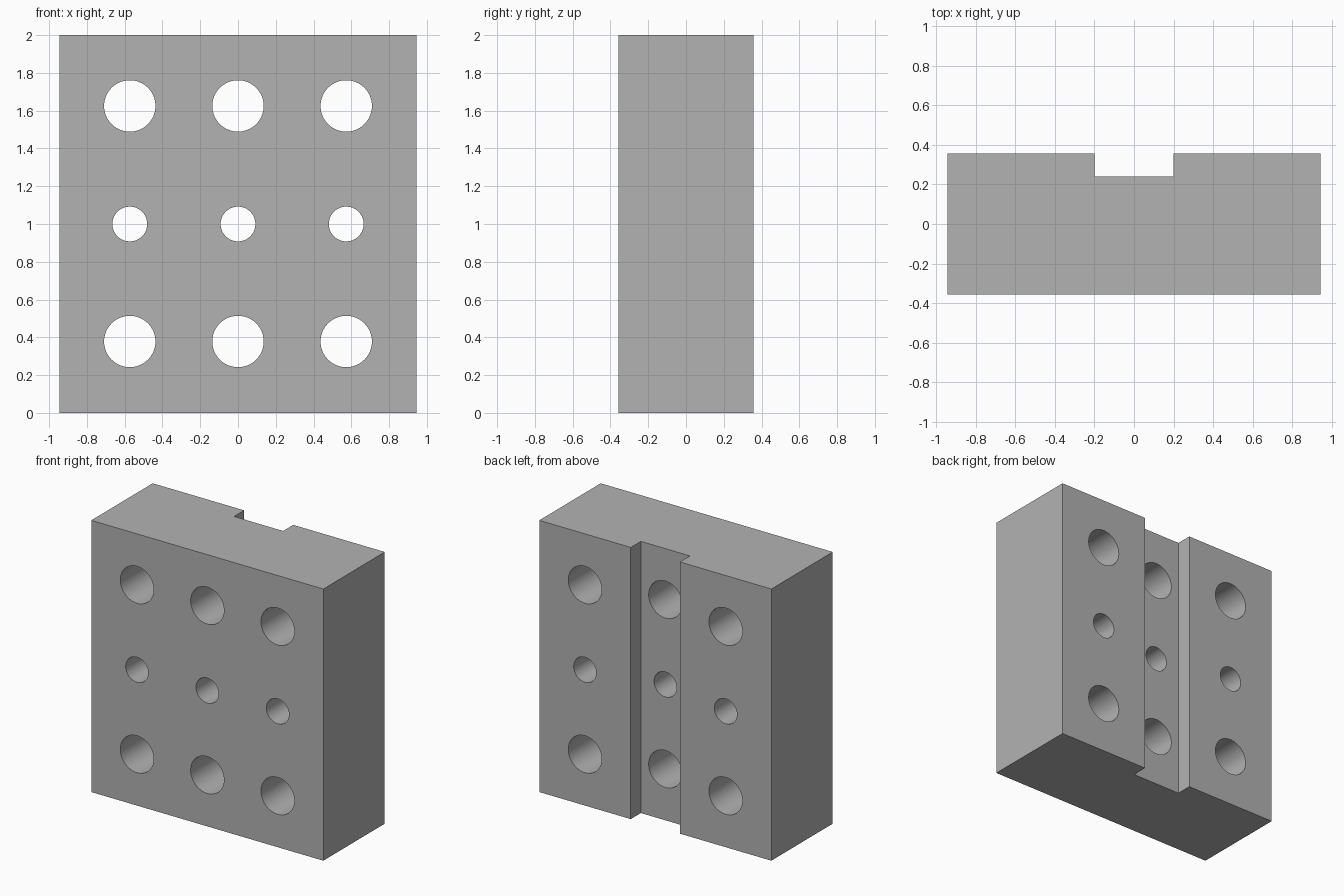
import bpy
import bmesh
from math import radians

cube = bpy.data.objects.get("Cube")
if cube:
    bpy.data.objects.remove(cube, do_unlink=True)

HALF_W, HALF_D, HEIGHT = 0.945, 0.357, 2.0
SLOT_HALF, SLOT_FLOOR = 0.2, 0.24

# Material
grey = bpy.data.materials.new("plain grey")
grey.use_nodes = True
colour = (0.448, 0.448, 0.448, 1)
grey.diffuse_color = colour
grey.node_tree.nodes["Principled BSDF"].inputs["Base Color"].default_value = colour

# Block: slotted outline extruded upwards
half = [(HALF_W, -HALF_D), (HALF_W, HALF_D), (SLOT_HALF, HALF_D), (SLOT_HALF, SLOT_FLOOR)]
outline = half + [(-x, y) for x, y in reversed(half)]
bm = bmesh.new()
base = bm.faces.new([bm.verts.new((x, y, 0)) for x, y in outline])
top = bmesh.ops.extrude_face_region(bm, geom=[base])["geom"]
bmesh.ops.translate(bm, vec=(0, 0, HEIGHT),
                    verts=[v for v in top if isinstance(v, bmesh.types.BMVert)])
bmesh.ops.recalc_face_normals(bm, faces=bm.faces)
mesh = bpy.data.meshes.new("slotted_block")
bm.to_mesh(mesh)
bm.free()
mesh.materials.append(grey)
block = bpy.data.objects.new("slotted_block", mesh)
bpy.context.collection.objects.link(block)

# Through holes: large rows above and below a small middle row
for z, radius in ((0.378, 0.136), (1.0, 0.092), (1.625, 0.136)):
    for x in (-0.573, 0, 0.573):
        bpy.ops.mesh.primitive_cylinder_add(vertices=64, radius=radius, depth=2,
                                            location=(x, 0, z),
                                            rotation=(radians(90), 0, 0))
        cutter = bpy.context.object
        cutter.name = "hole_cutter"
        cutter.hide_render = True
        cutter.data.materials.append(grey)
        cut = block.modifiers.new("hole", 'BOOLEAN')
        cut.operation = 'DIFFERENCE'
        cut.solver = 'EXACT'
        cut.object = cutter
        bpy.context.view_layer.objects.active = block
        bpy.ops.object.modifier_apply(modifier=cut.name)
        bpy.data.objects.remove(cutter, do_unlink=True)

# Smooth hole walls, sharp edges
bpy.ops.object.select_all(action='DESELECT')
block.select_set(True)
bpy.context.view_layer.objects.active = block
bpy.ops.object.shade_smooth_by_angle(angle=radians(30))
